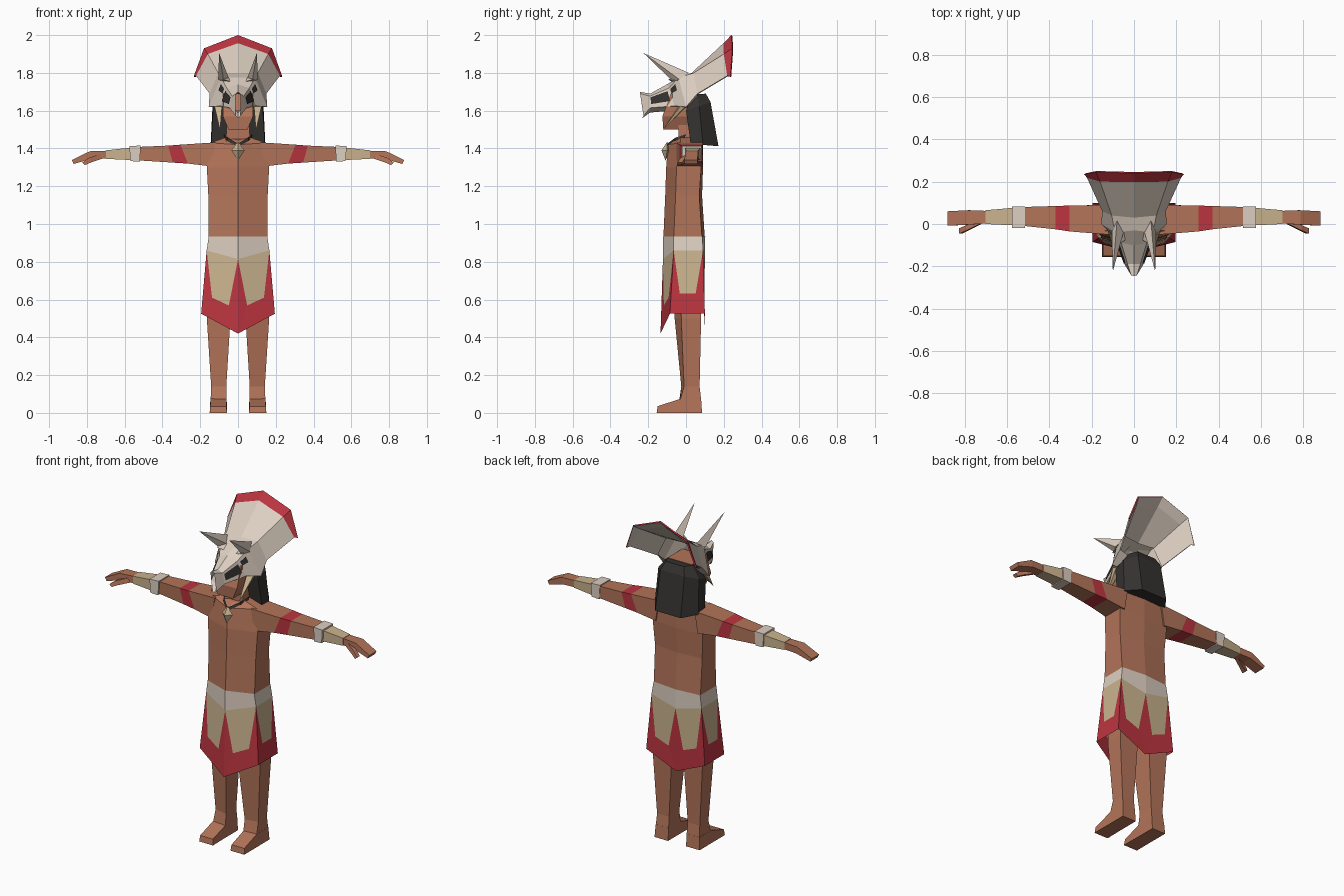
import bpy, bmesh
from mathutils import Vector

if "Cube" in bpy.data.objects:
    bpy.data.objects.remove(bpy.data.objects["Cube"])

COLOURS = {
    "skin": (0.45, 0.175, 0.10), "bone": (0.72, 0.62, 0.53), "tan": (0.59, 0.45, 0.27),
    "red": (0.50, 0.035, 0.05), "black": (0.035, 0.032, 0.03),
}
MATS = {}
for key, c in COLOURS.items():
    MATS[key] = bpy.data.materials.new(key)
    MATS[key].diffuse_color = (*c, 1)


def make(name, verts, faces, mats, idx=None, mirror=False, fix=True):
    """Mesh object from points; idx gives the material slot of each face."""
    me = bpy.data.meshes.new(name)
    me.from_pydata([tuple(v) for v in verts], [], faces)
    for m in mats:
        me.materials.append(MATS[m])
    for i, p in enumerate(me.polygons):
        p.material_index = idx[i] if idx else 0
    bm = bmesh.new()
    bm.from_mesh(me)
    bmesh.ops.remove_doubles(bm, verts=bm.verts, dist=0.0005)
    if fix:
        bmesh.ops.recalc_face_normals(bm, faces=bm.faces)
    bm.to_mesh(me)
    bm.free()
    ob = bpy.data.objects.new(name, me)
    bpy.context.collection.objects.link(ob)
    if mirror:
        ob.modifiers.new("mirror", 'MIRROR')
    return ob


def loft(name, rings, mats, bands=None, caps=True, mirror=False):
    """Closed rings joined in order; bands gives the material slot per step."""
    n = len(rings[0])
    verts = [v for r in rings for v in r]
    faces, idx = [], []
    for i in range(len(rings) - 1):
        for j in range(n):
            k = (j + 1) % n
            faces.append((i*n + j, i*n + k, (i+1)*n + k, (i+1)*n + j))
            idx.append(bands[i] if bands else 0)
    if caps:
        faces += [tuple(range(n)), tuple(range(len(verts) - n, len(verts)))]
        idx += [idx[0], idx[-1]]
    return make(name, verts, faces, mats, idx, mirror)


def hexring(x, yfc, yf, yb, ybc, z, zf=None, zb=None):
    """Six-sided body ring: front centre, corners, back centre."""
    zf = z if zf is None else zf
    zb = z if zb is None else zb
    return [(0, yfc, zf), (x, yf, z), (x, yb, z), (0, ybc, zb), (-x, yb, z), (-x, yf, z)]


def armring(xt, xb, y0, y1, zb, zt):
    return [(xb, y0, zb), (xb, y1, zb), (xt, y1, zt), (xt, y0, zt)]


def rect(x0, x1, y0, y1, z):
    return [(x0, y0, z), (x1, y0, z), (x1, y1, z), (x0, y1, z)]


def spike(name, base, tip, mat):
    n = len(base)
    make(name, base + [tip], [(i, (i+1) % n, n) for i in range(n)] + [tuple(range(n))],
         [mat], mirror=True)


def blend(a, b, c, d, u, v):
    """Point on the patch with top edge a-b and bottom edge d-c."""
    a, b, c, d = map(Vector, (a, b, c, d))
    return a.lerp(b, u).lerp(d.lerp(c, u), v)


# torso and shoulders
loft("torso", [hexring(.155, -.12, -.065, .085, .10, .92),
               hexring(.157, -.11, -.055, .07, .085, 1.15),
               hexring(.165, -.105, -.05, .08, .09, 1.30),
               hexring(.15, -.095, -.03, .08, .09, 1.43, 1.42, 1.43),
               hexring(.06, -.05, -.03, .06, .07, 1.46, 1.44, 1.46)], ["skin"])

# belt and skirt: each panel is red with a tan wedge hanging from the belt
top = hexring(.155, -.122, -.067, .087, .102, .935)
mid = hexring(.166, -.122, -.065, .09, .10, .86, .815, .82)
hem = hexring(.195, -.135, -.085, .10, .095, .525, .42, .44)
loft("belt", [top, mid], ["bone"], caps=False)
verts, faces, idx = [], [], []
for j in range(6):
    a, b, c, d = mid[j], mid[(j+1) % 6], hem[(j+1) % 6], hem[j]
    s = len(verts)
    verts += [a, b, c, d, blend(a, b, c, d, .74, .68), blend(a, b, c, d, .26, .68)]
    faces += [(s, s+1, s+4, s+5), (s+1, s+2, s+4), (s, s+5, s+3), (s+5, s+4, s+2, s+3)]
    idx += [0, 1, 1, 1]
make("skirt", verts, faces, ["tan", "red"], idx)

# legs, with the inner front edge further forward
def legring(x0, x1, yi, yo, yb, z):
    return [(x0, yi, z), (x1, yo, z), (x1, yb, z), (x0, yb, z)]
loft("leg", [legring(.02, .15, -.07, -.03, .075, .85), legring(.04, .165, -.06, -.025, .08, .5),
             legring(.062, .142, -.025, -.01, .072, .14), legring(.06, .145, -.035, -.03, .08, .07)],
     ["skin"], mirror=True)
loft("foot", [[(.06, .085, 0), (.15, .085, 0), (.146, .08, .075), (.06, .08, .075)],
              [(.06, -.035, 0), (.15, -.035, 0), (.146, -.03, .075), (.06, -.03, .075)],
              [(.058, -.155, 0), (.15, -.155, 0), (.147, -.15, .035), (.062, -.15, .035)]],
     ["skin"], mirror=True)

# arm with painted band and tan forearm wrap, then hand
loft("arm", [armring(.12, .14, -.05, .09, 1.305, 1.432),
             armring(.305, .265, -.035, .087, 1.32, 1.42),
             armring(.37, .345, -.025, .085, 1.325, 1.415),
             armring(.53, .53, -.008, .08, 1.337, 1.408),
             armring(.70, .70, .0, .065, 1.345, 1.39)],
     ["skin", "red", "tan"], [0, 1, 0, 2], mirror=True)
loft("wrist_band", [armring(.515, .52, -.018, .083, 1.33, 1.415),
                    armring(.575, .57, -.02, .083, 1.333, 1.413)], ["bone"], mirror=True)
loft("hand", [armring(.695, .695, .003, .062, 1.347, 1.388),
              armring(.785, .775, -.003, .065, 1.345, 1.385),
              armring(.88, .87, -.008, .06, 1.318, 1.338)], ["skin"], mirror=True)
loft("thumb", [armring(.73, .72, .0, .025, 1.345, 1.37), armring(.79, .78, -.03, -.005, 1.325, 1.35),
               armring(.825, .81, -.045, -.02, 1.312, 1.325)], ["skin"], mirror=True)

# neck and head
loft("neck", [rect(-.065, .065, -.04, .06, 1.42), rect(-.058, .058, -.04, .06, 1.56)], ["skin"])
loft("head", [rect(-.05, .05, -.12, .03, 1.50), rect(-.08, .08, -.125, .05, 1.57),
              rect(-.08, .08, -.08, .06, 1.69)], ["skin"])

# hair block
def hairring(xf, xb, yf, ym, yb, zf, zb):
    h = [(xf * .98, yf, zf), (xf, ym, (zf + zb) / 2), (xb, yb, zb)]
    return h + [(-x, y, z) for x, y, z in reversed(h)]
loft("hair", [hairring(.145, .085, .025, .09, .172, 1.425, 1.412),
              hairring(.135, .08, .0, .07, .13, 1.60, 1.645),
              hairring(.085, .06, .03, .06, .105, 1.685, 1.69)], ["black"])

# necklace cord and pendant
for s in (1, -1):
    p = [(s*.075, .0, 1.475), (s*.055, -.055, 1.458), (0, -.10, 1.425)]
    make("necklace_cord", p + [(x, y - .008, z - .018) for x, y, z in p],
         [(0, 1, 4, 3), (1, 2, 5, 4)], ["black"])
ring = [(.035, -.1, 1.39), (0, -.13, 1.39), (-.035, -.1, 1.39), (0, -.085, 1.39)]
make("pendant", ring + [(0, -.1, 1.435), (0, -.108, 1.335)],
     [(i, (i+1) % 4, t) for i in range(4) for t in (4, 5)], ["tan"])

# skull mask: half sections from beak to frill, mirrored
S = [[(0, -.245, 1.70), (.013, -.243, 1.69), (.013, -.225, 1.572), (0, -.232, 1.56)],
     [(0, -.19, 1.69), (.03, -.19, 1.677), (.045, -.19, 1.615), (0, -.19, 1.59)],
     [(0, -.10, 1.74), (.06, -.09, 1.72), (.095, -.06, 1.625), (0, -.08, 1.60)],
     [(0, -.03, 1.775), (.09, -.04, 1.775), (.155, .0, 1.62), (0, .0, 1.61)],
     [(0, .03, 1.80), (.105, .04, 1.80), (.15, .06, 1.69), (0, .06, 1.65)]]
verts = [v for r in S for v in r]
faces = [(i*4 + j, i*4 + j + 1, i*4 + j + 5, i*4 + j + 4) for i in range(4) for j in range(3)]
make("skull_mask", verts, faces, ["bone"], mirror=True)

# dark openings as thin plates on the muzzle and eye patches
def plate(name, i, us, vs):
    q = (S[i][1], S[i+1][1], S[i+1][2], S[i][2])
    n = (Vector(q[1]) - Vector(q[0])).cross(Vector(q[3]) - Vector(q[0])).normalized()
    n = n if n.x > 0 else -n
    pts = [blend(*q, u, v) + n * .006 for u, v in
           ((us[0], vs[0]), (us[1], vs[0]), (us[1], vs[1]), (us[0], vs[1]))]
    make(name, pts, [(0, 1, 2, 3)], ["black"], mirror=True)
plate("nose_opening", 1, (.05, .9), (.15, .72))
plate("eye_opening", 2, (.12, .65), (.12, .36))

# brow horns, brow ridges and cheek tusks
spike("brow_horn", [(.05, -.04, 1.775), (.075, -.07, 1.755), (.105, -.035, 1.765), (.08, .015, 1.80)],
      (.10, -.225, 1.905), "bone")
spike("brow_ridge", [(.03, -.07, 1.75), (.10, -.03, 1.76), (.10, .02, 1.79), (.03, .0, 1.78)],
      (.075, -.095, 1.765), "bone")
spike("cheek_tusk", [(.085, -.04, 1.62), (.125, -.03, 1.625), (.125, .015, 1.64), (.085, .01, 1.63)],
      (.095, -.125, 1.495), "tan")

# flared frill with red front rim and plain back
rows = [[(0, .03, 1.80), (.105, .04, 1.80), (.15, .06, 1.69)],
        [(0, .198, 1.957), (.16, .20, 1.90), (.222, .218, 1.785)],
        [(0, .24, 2.0), (.18, .245, 1.93), (.235, .235, 1.78)]]
verts = []
for r in rows:
    verts += [(-x, y, z) for x, y, z in reversed(r[1:])] + r
faces = [(i*5 + j, i*5 + j + 1, i*5 + j + 6, i*5 + j + 5) for i in range(2) for j in range(4)]
frill = make("frill", verts, faces, ["red", "bone"], [1]*4 + [0]*4, fix=False)
sol = frill.modifiers.new("back", 'SOLIDIFY')
sol.thickness = .008
sol.offset = -1
sol.material_offset = 1

for m in bpy.data.materials:
    if m.users and not m.is_grease_pencil:
        m.use_nodes = True
        m.node_tree.nodes["Principled BSDF"].inputs["Base Color"].default_value = m.diffuse_color
